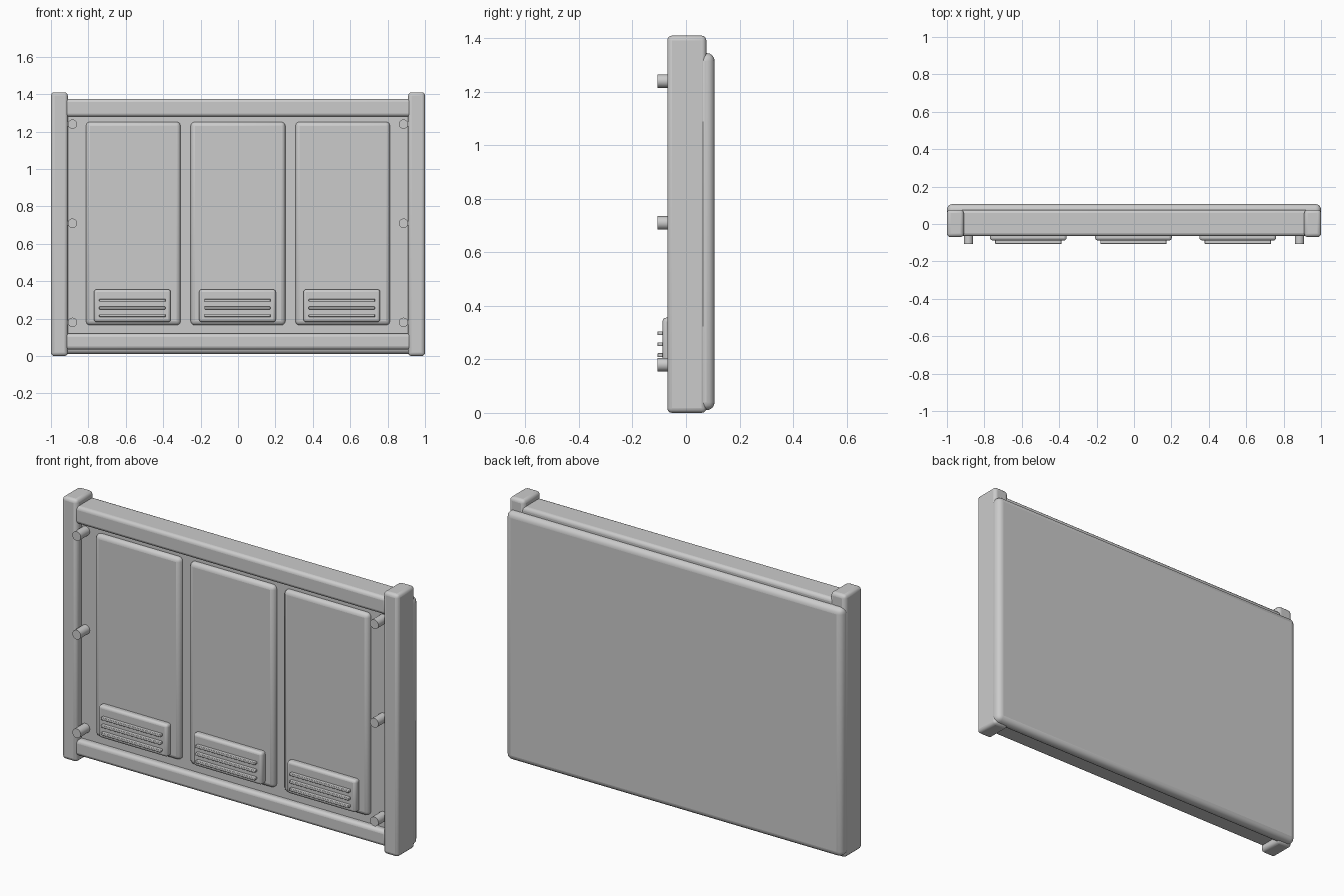
import bpy
import math

if "Cube" in bpy.data.objects:
    bpy.data.objects.remove(bpy.data.objects["Cube"])


def finish(obj, bevel, segments=3):
    """Round the edges and smooth-shade a part."""
    bpy.ops.object.transform_apply(location=False, rotation=True, scale=True)
    if bevel:
        mod = obj.modifiers.new("rounded_edges", 'BEVEL')
        mod.width = bevel
        mod.segments = segments
        mod.limit_method = 'ANGLE'
    bpy.ops.object.shade_smooth_by_angle(angle=math.radians(35))
    return obj


def box(name, x, y, z, bevel=0.0, segments=3):
    """Box from (min, max) ranges on each axis."""
    centre = [(r[0] + r[1]) / 2 for r in (x, y, z)]
    bpy.ops.mesh.primitive_cube_add(size=1, location=centre)
    obj = bpy.context.object
    obj.name = name
    obj.scale = [r[1] - r[0] for r in (x, y, z)]
    return finish(obj, bevel, segments)


def peg(name, x, z, front=-0.107, back=-0.025, radius=0.025):
    bpy.ops.mesh.primitive_cylinder_add(
        vertices=24, radius=radius, depth=back - front,
        location=(x, (front + back) / 2, z), rotation=(math.pi / 2, 0, 0))
    obj = bpy.context.object
    obj.name = name
    return finish(obj, 0)


# Back panel and recessed inner panel
box("back_panel", (-1, 1), (0.04, 0.107), (0.01, 1.345), 0.03, 4)
box("inner_panel", (-0.93, 0.93), (-0.03, 0.06), (0.07, 1.31))

# Side posts with their pegs
for side, label in ((-1, "left"), (1, "right")):
    xs = sorted((side * 0.91, side * 1.0))
    box(f"{label}_post", xs, (-0.07, 0.076), (0, 1.41), 0.018)
    for i, z in enumerate((0.18, 0.71, 1.24)):
        peg(f"{label}_peg_{i + 1}", side * 0.885, z)

# Top and bottom rails
box("top_rail", (-0.93, 0.93), (-0.065, 0.076), (1.28, 1.375), 0.018)
box("bottom_rail", (-0.93, 0.93), (-0.065, 0.076), (0.035, 0.12), 0.018)

# Three raised panels, each with a louvred vent
for i, cx in enumerate((-0.56, 0, 0.56)):
    n = i + 1
    box(f"raised_panel_{n}", (cx - 0.253, cx + 0.253), (-0.057, -0.01),
        (0.165, 1.252), 0.022)
    vx = cx - 0.005 if i != 1 else cx - 0.003
    box(f"vent_{n}", (vx - 0.205, vx + 0.205), (-0.088, -0.04),
        (0.182, 0.356), 0.014)
    for j, z in enumerate((0.216, 0.257, 0.298)):
        box(f"vent_{n}_slat_{j + 1}", (vx - 0.177, vx + 0.177),
            (-0.107, -0.07), (z - 0.007, z + 0.007), 0.003, 2)
